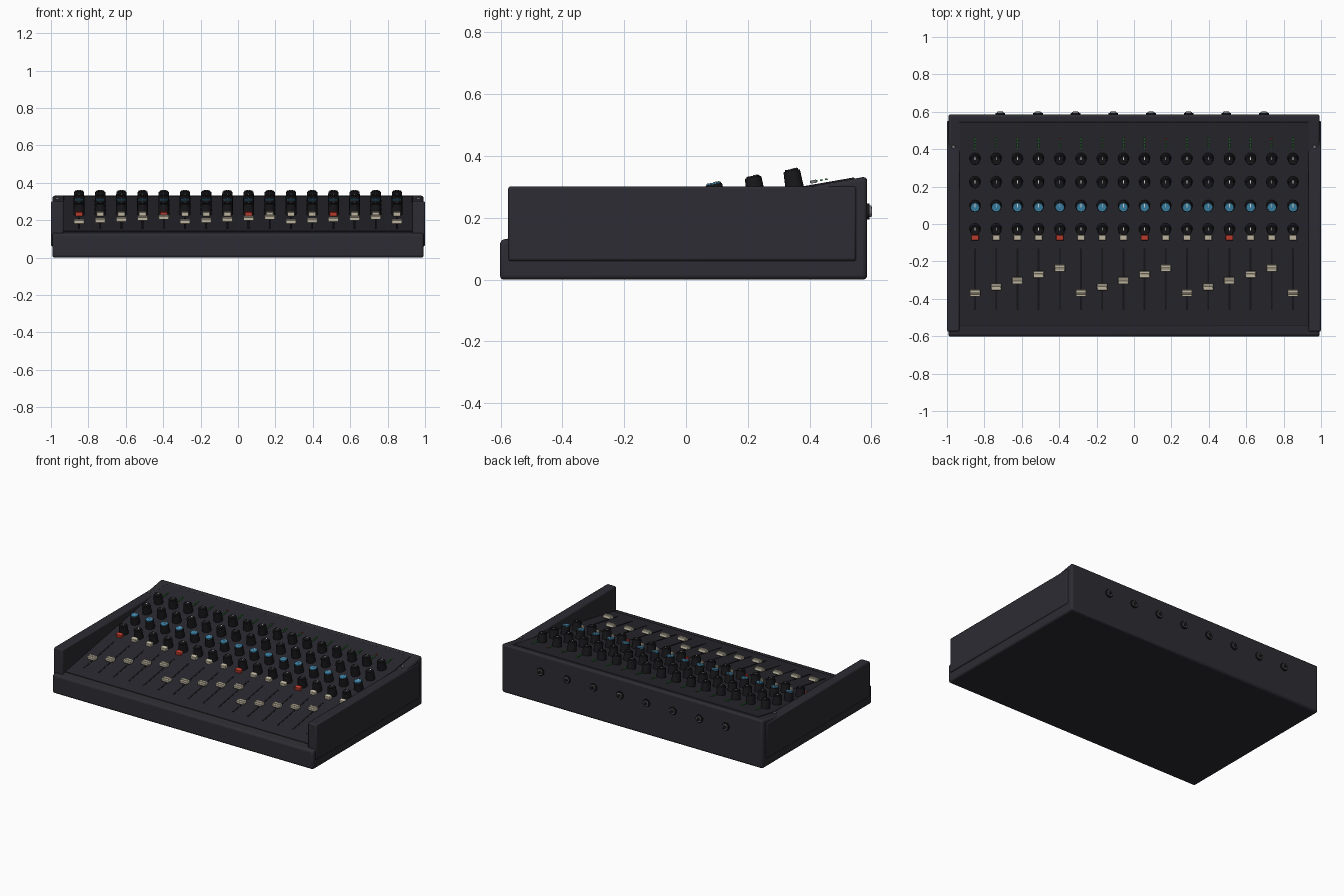
import bpy, bmesh, math
from mathutils import Matrix, Vector

if "Cube" in bpy.data.objects:
    bpy.data.objects.remove(bpy.data.objects["Cube"])

def mat(name, r, g, b):
    m = bpy.data.materials.new(name)
    m.diffuse_color = (r, g, b, 1)
    m.use_nodes = True
    m.node_tree.nodes["Principled BSDF"].inputs["Base Color"].default_value = m.diffuse_color
    return m

CASE = mat("charcoal case", 0.025, 0.025, 0.033)
PANEL = mat("panel grey", 0.021, 0.021, 0.028)
BLACK = mat("black plastic", 0.009, 0.009, 0.011)
CREAM = mat("cream", 0.60, 0.54, 0.41)
BLUE = mat("blue", 0.045, 0.23, 0.40)
RED = mat("red", 0.58, 0.05, 0.03)
GREEN = mat("green", 0.06, 0.36, 0.07)
WHITE = mat("white", 0.75, 0.75, 0.72)
METAL = mat("metal grey", 0.22, 0.22, 0.23)

# Sloping top: height at a given y, and a frame lying on the slope
Y0, Y1, Z0, Z1 = -0.602, 0.586, 0.128, 0.334
SLOPE = math.atan2(Z1 - Z0, Y1 - Y0)

def on_panel(x, y, h=0.0):
    z = Z0 + (y - Y0) * math.tan(SLOPE)
    return (Matrix.Translation((x, y, z)) @ Matrix.Rotation(SLOPE, 4, 'X')
            @ Matrix.Translation((0, 0, h)))

def box(bm, m, sx, sy, sz):
    """Box whose base centre sits at the origin of m."""
    bmesh.ops.create_cube(bm, size=1, matrix=m @ Matrix.Translation((0, 0, sz / 2))
                          @ Matrix.Diagonal((sx, sy, sz, 1)))

def cyl(bm, m, r1, r2, h, n=24):
    bmesh.ops.create_cone(bm, cap_ends=True, segments=n, radius1=r1, radius2=r2, depth=h,
                          matrix=m @ Matrix.Translation((0, 0, h / 2)))

def finish(bm, name, material, bevel=0, seg=2):
    me = bpy.data.meshes.new(name)
    bmesh.ops.recalc_face_normals(bm, faces=bm.faces)
    bm.to_mesh(me)
    bm.free()
    me.materials.append(material)
    ob = bpy.data.objects.new(name, me)
    bpy.context.collection.objects.link(ob)
    if bevel:
        b = ob.modifiers.new("bevel", 'BEVEL')
        b.width, b.segments, b.limit_method = bevel, seg, 'ANGLE'
    bpy.ops.object.select_all(action='DESELECT')
    ob.select_set(True)
    bpy.context.view_layer.objects.active = ob
    bpy.ops.object.shade_smooth_by_angle(angle=math.radians(35))
    return ob

def group(name, material, build, items, bevel=0):
    """One object made of a repeated part."""
    bm = bmesh.new()
    for it in items:
        build(bm, it)
    return finish(bm, name, material, bevel)

# Wedge-shaped case
bm = bmesh.new()
prof = [(Y0, 0), (Y1, 0), (Y1, Z1), (Y0, Z0)]
f = bm.faces.new([bm.verts.new((-0.993, y, z)) for y, z in prof])
ext = bmesh.ops.extrude_face_region(bm, geom=[f])
bmesh.ops.translate(bm, vec=(1.986, 0, 0),
                    verts=[v for v in ext['geom'] if isinstance(v, bmesh.types.BMVert)])
finish(bm, "case", CASE, 0.014, 3)

# Side cheeks
group("side_cheeks", CASE,
      lambda bm, s: box(bm, Matrix.Translation((s * 0.966, -0.012, 0.06)), 0.068, 1.126, 0.242),
      (-1, 1), 0.008)

# Control panel plate
group("control_panel", PANEL,
      lambda bm, y: box(bm, on_panel(0, y, -0.004), 1.866, 1.09 / math.cos(SLOPE), 0.008), (0,), 0.002)

# Channel strips
N = 16
xs = [-0.85 + 1.7 * i / (N - 1) for i in range(N)]
rows = [0.352, 0.227, 0.100, -0.025]
KH = 0.060
knobs = [(x, y) for y in rows for x in xs]

group("knob_bodies", BLACK,
      lambda bm, p: cyl(bm, on_panel(*p), 0.030, 0.027, KH), knobs, 0.003)
group("knob_caps", BLACK,
      lambda bm, p: cyl(bm, on_panel(*p, KH - 0.001), 0.022, 0.021, 0.006),
      [p for p in knobs if p[1] != rows[2]])
group("blue_knob_caps", BLUE,
      lambda bm, p: cyl(bm, on_panel(*p, KH - 0.001), 0.024, 0.023, 0.006),
      [p for p in knobs if p[1] == rows[2]])
group("knob_pointers", WHITE,
      lambda bm, p: box(bm, on_panel(*p, KH + 0.004) @ Matrix.Translation((0, 0.010, 0)),
                        0.004, 0.018, 0.003), knobs)

# Push buttons, every fourth one red
for name, m, red in (("red_buttons", RED, True), ("cream_buttons", CREAM, False)):
    group(name, m, lambda bm, x: box(bm, on_panel(x, -0.070), 0.040, 0.028, 0.025),
          [x for i, x in enumerate(xs) if (i % 4 == 0) == red], 0.003)

# Fader slots, stems and stepped caps
faders = [(x, -0.365 + 0.0333 * (i % 5)) for i, x in enumerate(xs)]
group("fader_slots", BLACK,
      lambda bm, x: box(bm, on_panel(x, -0.295, 0.002), 0.010, 0.335, 0.004), xs)
group("fader_stems", BLACK,
      lambda bm, p: box(bm, on_panel(*p), 0.010, 0.012, 0.020), faders)
group("fader_caps", CREAM,
      lambda bm, p: box(bm, on_panel(*p, 0.014), 0.056, 0.036, 0.020), faders, 0.003)
group("fader_ridges", CREAM,
      lambda bm, p: box(bm, on_panel(*p, 0.032), 0.050, 0.010, 0.007), faders, 0.002)

# Level meter lights, a few with a red top light
leds = [(x, 0.408 + 0.016 * j, i % 5 == 4 and j == 3)
        for i, x in enumerate(xs) for j in range(4)]
for name, m, red in (("green_lights", GREEN, False), ("red_lights", RED, True)):
    group(name, m, lambda bm, p: box(bm, on_panel(p[0], p[1], 0.011), 0.010, 0.009, 0.005),
          [p for p in leds if p[2] == red])

# Screws above the cheeks
group("screws", METAL,
      lambda bm, s: cyl(bm, on_panel(s * 0.965, 0.415, 0.008), 0.010, 0.009, 0.010, 12), (-1, 1))

# Rear sockets: ring, dark collar and hole
def back(i, y):
    return (Matrix.Translation((-0.715 + 0.2014 * i, y, 0.221))
            @ Matrix.Rotation(-math.pi / 2, 4, 'X'))

group("socket_collars", BLACK, lambda bm, i: cyl(bm, back(i, 0.58), 0.026, 0.026, 0.014), range(8), 0.002)
group("socket_rings", METAL, lambda bm, i: cyl(bm, back(i, 0.59), 0.019, 0.018, 0.010), range(8))
group("socket_holes", BLACK, lambda bm, i: cyl(bm, back(i, 0.595), 0.014, 0.014, 0.007), range(8))
